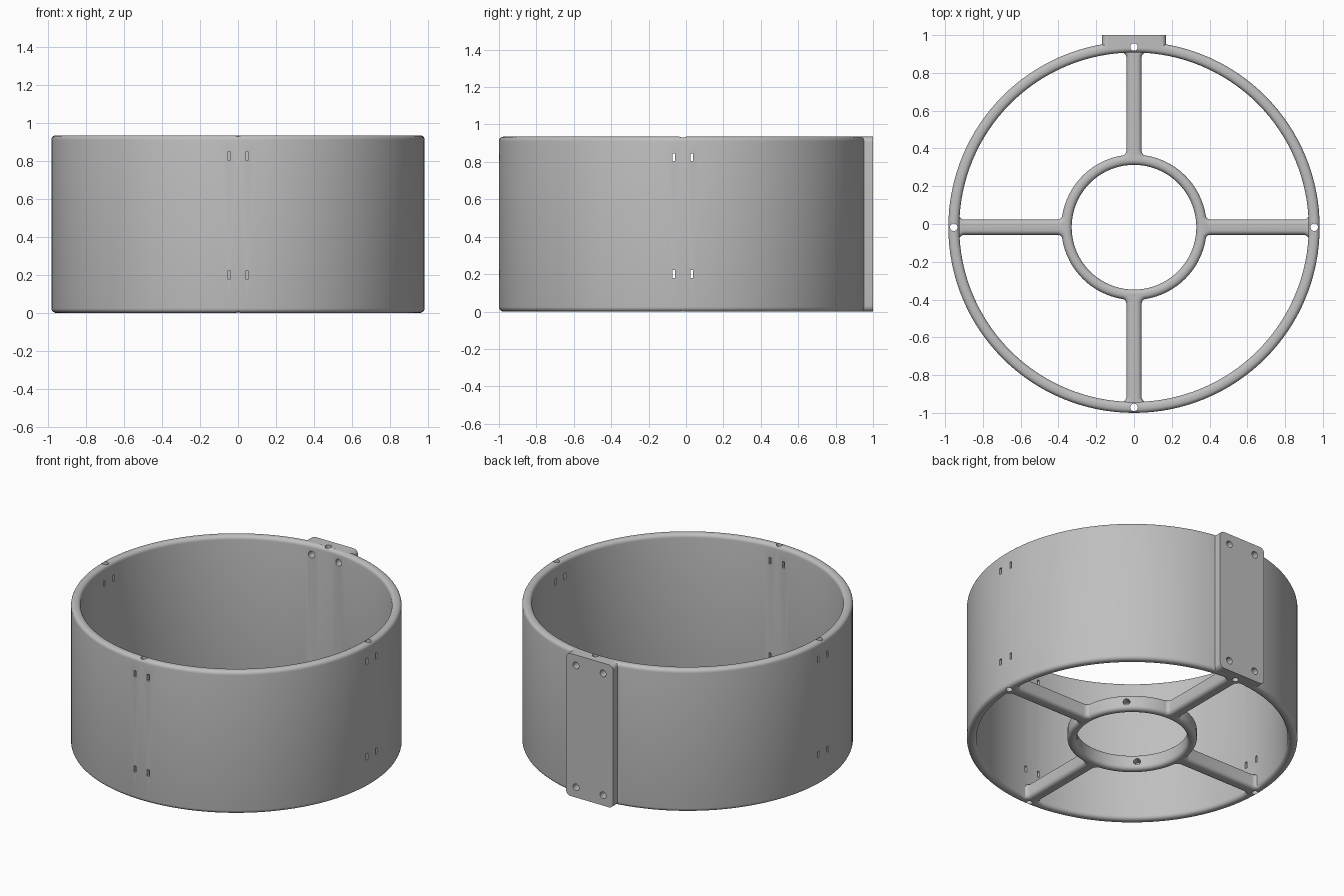
import bpy, bmesh
from math import pi, sin, cos
from mathutils import Matrix, Vector

cube = bpy.data.objects.get("Cube")
if cube:
    bpy.data.objects.remove(cube)

HEIGHT = 0.935
WALL_OUT, WALL_IN = 0.983, 0.925
HUB_OUT, HUB_IN, HUB_H = 0.385, 0.33, 0.1
CENTRE_Y = -0.017          # the plate pushes the ring slightly forward
QUARTERS = [i * pi / 2 for i in range(4)]

grey = bpy.data.materials.new("plain_grey")
grey.use_nodes = True
grey.diffuse_color = (0.52, 0.52, 0.52, 1)
grey.node_tree.nodes["Principled BSDF"].inputs["Base Color"].default_value = (0.52, 0.52, 0.52, 1)


def make_object(name, bm):
    bmesh.ops.recalc_face_normals(bm, faces=bm.faces)
    mesh = bpy.data.meshes.new(name)
    bm.to_mesh(mesh)
    bm.free()
    obj = bpy.data.objects.new(name, mesh)
    bpy.context.collection.objects.link(obj)
    mesh.materials.append(grey)
    return obj


def rounded_ring(name, r_in, r_out, height, fillet, segments):
    """Lathe a rounded rectangle around z."""
    bm = bmesh.new()
    corners = [(r_out - fillet, height - fillet), (r_in + fillet, height - fillet),
               (r_in + fillet, fillet), (r_out - fillet, fillet)]
    profile = []
    for quarter, (x, z) in enumerate(corners):
        for step in range(6):
            a = (quarter + step / 5) * pi / 2
            profile.append((x + fillet * cos(a), z + fillet * sin(a)))
    rings = []
    for s in range(segments):
        a = 2 * pi * s / segments
        rings.append([bm.verts.new((r * cos(a), r * sin(a), z)) for r, z in profile])
    n = len(profile)
    for s in range(segments):
        here, there = rings[s], rings[(s + 1) % segments]
        for k in range(n):
            m = (k + 1) % n
            bm.faces.new((here[k], there[k], there[m], here[m]))
    return make_object(name, bm)


def spoke(name, angle):
    """Rounded bar with flared ends that run into hub and wall."""
    half, flare, start, end = 0.04, 0.03, 0.355, 0.95
    hub_edge, wall_edge = HUB_OUT - 0.008, WALL_IN + 0.002
    side = [(start, half + flare)]
    for i in range(6):
        a = i / 5 * pi / 2
        side.append((hub_edge + flare * (1 - cos(a)), half + flare * (1 - sin(a))))
    for i in range(6):
        a = i / 5 * pi / 2
        side.append((wall_edge - flare * (1 - sin(a)), half + flare * (1 - cos(a))))
    side.append((end, half + flare))
    outline = side + [(x, -y) for x, y in reversed(side)]
    bm = bmesh.new()
    base = bm.faces.new([bm.verts.new((x, y, 0)) for x, y in outline])
    top = bmesh.ops.extrude_face_region(bm, geom=[base])["geom"]
    bmesh.ops.translate(bm, vec=(0, 0, HUB_H),
                        verts=[v for v in top if isinstance(v, bmesh.types.BMVert)])
    long_edges = [e for e in bm.edges
                  if abs(e.verts[0].co.z - e.verts[1].co.z) < 1e-5
                  and e.verts[0].co.y * e.verts[1].co.y > 0]
    bmesh.ops.bevel(bm, geom=long_edges, offset=0.024, segments=4,
                    profile=0.5, affect='EDGES')
    bmesh.ops.rotate(bm, verts=bm.verts, cent=(0, 0, 0), matrix=Matrix.Rotation(angle, 3, 'Z'))
    return make_object(name, bm)


def mounting_plate():
    front, back = 0.93 - CENTRE_Y, 1 - CENTRE_Y
    bm = bmesh.new()
    place = (Matrix.Translation((0, (front + back) / 2, HEIGHT / 2))
             @ Matrix.Diagonal((0.34, back - front, HEIGHT, 1)))
    bmesh.ops.create_cube(bm, size=1, matrix=place)
    corners = [e for e in bm.edges if abs(e.verts[0].co.y - e.verts[1].co.y) > 0.01]
    bmesh.ops.bevel(bm, geom=corners, offset=0.03, segments=5, profile=0.5, affect='EDGES')
    return make_object("mounting_plate", bm)


def drill(bm, centre, direction, depth, radius):
    turn = Vector(direction).to_track_quat('Z', 'Y').to_matrix().to_4x4()
    bmesh.ops.create_cone(bm, cap_ends=True, segments=20, radius1=radius, radius2=radius,
                          depth=depth, matrix=Matrix.Translation(centre) @ turn)


def hole_cutters():
    bm = bmesh.new()
    mid = (WALL_OUT + WALL_IN) / 2
    for a in QUARTERS:
        # rod holes down through the wall
        drill(bm, (mid * cos(a), mid * sin(a), HEIGHT / 2), (0, 0, 1), HEIGHT + 0.2, 0.02)
        # set screw holes through the hub
        d = a + pi / 4
        r = (HUB_IN + HUB_OUT) / 2
        drill(bm, (r * cos(d), r * sin(d), HUB_H / 2), (cos(d), sin(d), 0), 0.15, 0.021)
        # tie slots in pairs, on every side but the plate
        if abs(a - pi / 2) > 0.1:
            for z in (0.2, 0.825):
                for off in (-0.048, 0.048):
                    bmesh.ops.create_cube(bm, size=1, matrix=Matrix.Rotation(a, 4, 'Z')
                                          @ Matrix.Translation((mid, off, z))
                                          @ Matrix.Diagonal((0.2, 0.015, 0.042, 1)))
    # screw holes in the plate
    for x in (-0.098, 0.098):
        for z in (0.068, HEIGHT - 0.068):
            drill(bm, (x, mid, z), (0, 1, 0), 0.3, 0.022)
    return make_object("hole_cutters", bm)


def combine(target, other, operation):
    mod = target.modifiers.new(operation.lower(), 'BOOLEAN')
    mod.operation, mod.solver, mod.object = operation, 'EXACT', other
    bpy.context.view_layer.objects.active = target
    bpy.ops.object.modifier_apply(modifier=mod.name)
    bpy.data.objects.remove(other)


# Assemble the one-piece shell
shell = rounded_ring("round_shell", WALL_IN, WALL_OUT, HEIGHT, 0.024, 128)
parts = [rounded_ring("hub", HUB_IN, HUB_OUT, HUB_H, 0.024, 80)]
parts += [spoke("spoke", a) for a in QUARTERS]
parts.append(mounting_plate())
for part in parts:
    combine(shell, part, 'UNION')
combine(shell, hole_cutters(), 'DIFFERENCE')

shell.data.transform(Matrix.Translation((0, CENTRE_Y, 0)))
bpy.ops.object.select_all(action='DESELECT')
shell.select_set(True)
bpy.context.view_layer.objects.active = shell
bpy.ops.object.shade_smooth_by_angle(angle=pi / 6)
